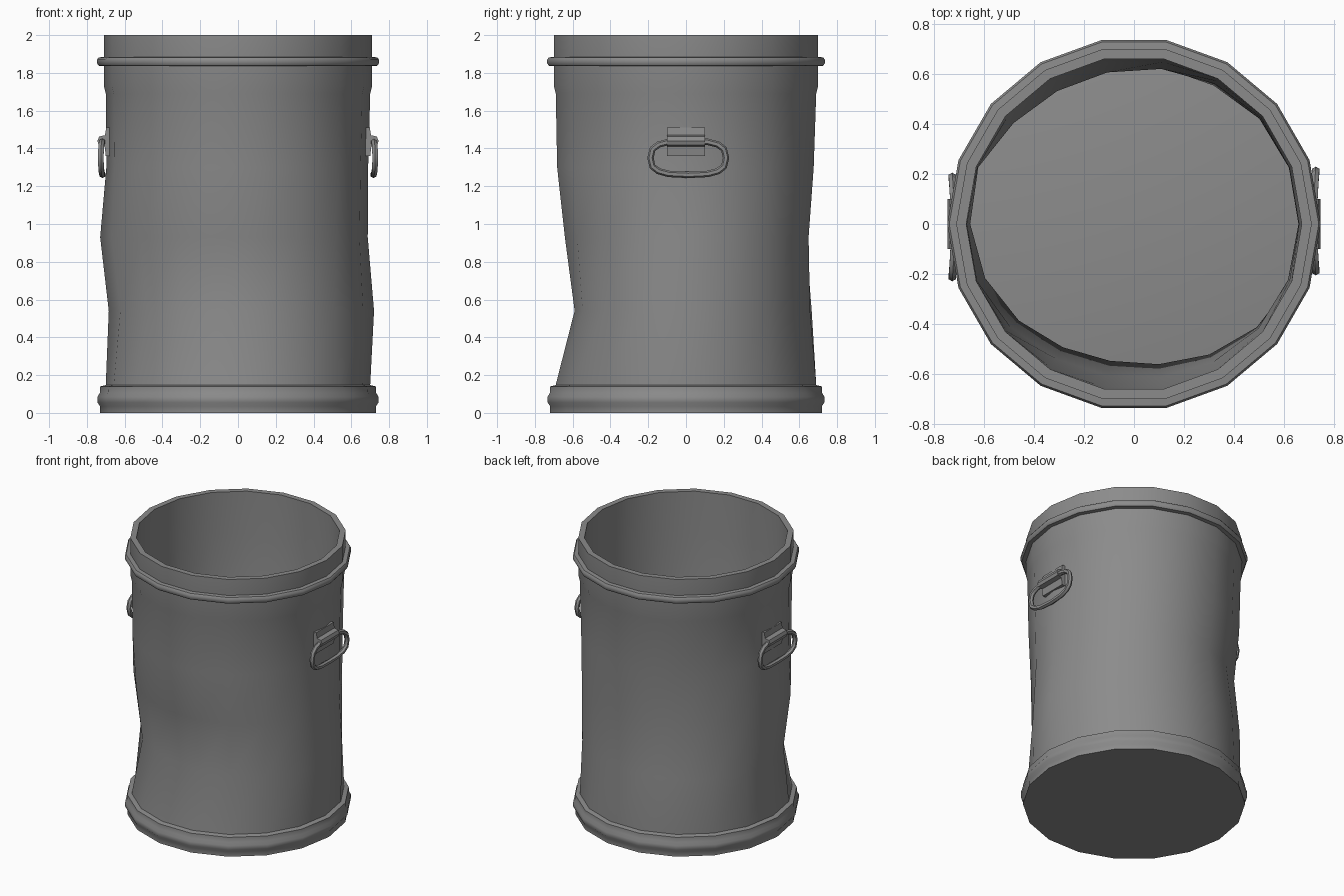
import bpy
import bmesh
from math import sin, cos, exp, radians, pi

cube = bpy.data.objects.get("Cube")
if cube:
    bpy.data.objects.remove(cube, do_unlink=True)

SIDES = 18
WALL = 0.03

# One grey metal for everything
metal = bpy.data.materials.new("grey_metal")
metal.use_nodes = True
GREY = (0.26, 0.26, 0.26, 1)
metal.diffuse_color = GREY
metal.node_tree.nodes["Principled BSDF"].inputs["Base Color"].default_value = GREY

# Dents by ring height: (angle, depth inward, angular spread)
DENTS = {
    0.54: [(-100, 0.115, 40), (70, 0.035, 35), (0, -0.03, 25)],
    0.93: [(-100, 0.055, 40), (112, 0.058, 38), (184, -0.05, 18), (0, 0.01, 30)],
    1.3: [(-100, 0.008, 40), (100, 0.015, 40), (0, 0.01, 30)],
}


def dent(z, angle):
    total = 0
    for centre, depth, spread in DENTS.get(z, []):
        off = (angle - centre + 180) % 360 - 180
        total += depth * exp(-(off / spread) ** 2 / 2)
    return total


def finish(name, bm):
    bmesh.ops.recalc_face_normals(bm, faces=bm.faces)
    mesh = bpy.data.meshes.new(name)
    bm.to_mesh(mesh)
    bm.free()
    mesh.materials.append(metal)
    obj = bpy.data.objects.new(name, mesh)
    bpy.context.collection.objects.link(obj)
    bpy.ops.object.select_all(action="DESELECT")
    obj.select_set(True)
    bpy.context.view_layer.objects.active = obj
    bpy.ops.object.shade_smooth_by_angle(angle=radians(38))
    return obj


def bridge(bm, a, b, closed=True):
    n = len(a)
    for i in range(n if closed else n - 1):
        j = (i + 1) % n
        bm.faces.new((a[i], a[j], b[j], b[i]))


def lathe(name, profile, loop=False):
    """Spin (radius, z) points; open profiles get a disc at each end."""
    bm = bmesh.new()
    rings = []
    for r, z in profile:
        ring = []
        for i in range(SIDES):
            angle = 360 * i / SIDES
            rr = r - dent(z, angle)
            a = radians(angle)
            ring.append(bm.verts.new((rr * cos(a), rr * sin(a), z)))
        rings.append(ring)
    for a, b in zip(rings, rings[1:]):
        bridge(bm, a, b)
    if loop:
        bridge(bm, rings[-1], rings[0])
    else:
        bm.faces.new(rings[0])
        bm.faces.new(rings[-1])
    return finish(name, bm)


# Dented body: outer wall up, over the lip, inner wall down to the floor
outer = [(0.70, z) for z in (0.02, 0.15, 0.54, 0.93, 1.3, 1.69)]
outer += [(0.71, 1.73), (0.71, 2.0)]
inner = [(0.67, 2.0), (0.67, 1.69)]
inner += [(0.70 - WALL, z) for z in (1.3, 0.93, 0.54, 0.15, 0.04)]
lathe("can_body", outer + inner)

# Raised band below the lip
lathe("top_band", [(0.70, 1.835), (0.738, 1.838), (0.746, 1.85), (0.746, 1.87),
                   (0.738, 1.882), (0.70, 1.885)], loop=True)

# Foot ring with bead and closed underside
lathe("base_ring", [(0.73, 0), (0.73, 0.035), (0.744, 0.055), (0.744, 0.085),
                    (0.732, 0.105), (0.73, 0.14), (0.69, 0.15)])


def handle_ring(name, turn):
    """Rounded oblong ring hanging flat against the wall."""
    bm = bmesh.new()
    rings, count, tube = [], 16, 0.017

    def squash(v):
        return (1 if v >= 0 else -1) * abs(v) ** 0.7

    for i in range(count):
        t = 2 * pi * i / count
        y, z = 0.2 * squash(cos(t)), 0.09 * squash(sin(t))
        x = 0.717 + 0.009 * (y / 0.2) ** 2
        ny, nz = cos(t) * 0.6, sin(t)
        length = (ny * ny + nz * nz) ** 0.5
        ring = []
        for k in range(6):
            p = 2 * pi * k / 6
            out = tube * cos(p)
            ring.append(bm.verts.new((turn * (x + tube * sin(p)),
                                      turn * (0.012 + y + out * ny / length),
                                      1.35 + z + out * nz / length)))
        rings.append(ring)
    for i in range(count):
        bridge(bm, rings[i], rings[(i + 1) % count])
    finish(name, bm)


def handle_strap(name, turn):
    """Folded plate that wraps over the top bar of the ring."""
    front = [(0.698, 1.51), (0.704, 1.47), (0.735, 1.463), (0.744, 1.44),
             (0.737, 1.418), (0.706, 1.41), (0.70, 1.36)]
    section = front + [(0.67, 1.36), (0.67, 1.51)]
    bm = bmesh.new()
    ends = [[bm.verts.new((turn * x, turn * y, z)) for x, z in section]
            for y in (-0.1, 0.1)]
    bridge(bm, *ends)
    for end in ends:
        bm.faces.new(end)
    finish(name, bm)


# Handles on both sides, the second turned half a circle
for side, turn in (("left", 1), ("right", -1)):
    handle_ring(side + "_handle_ring", turn)
    handle_strap(side + "_handle_strap", turn)
